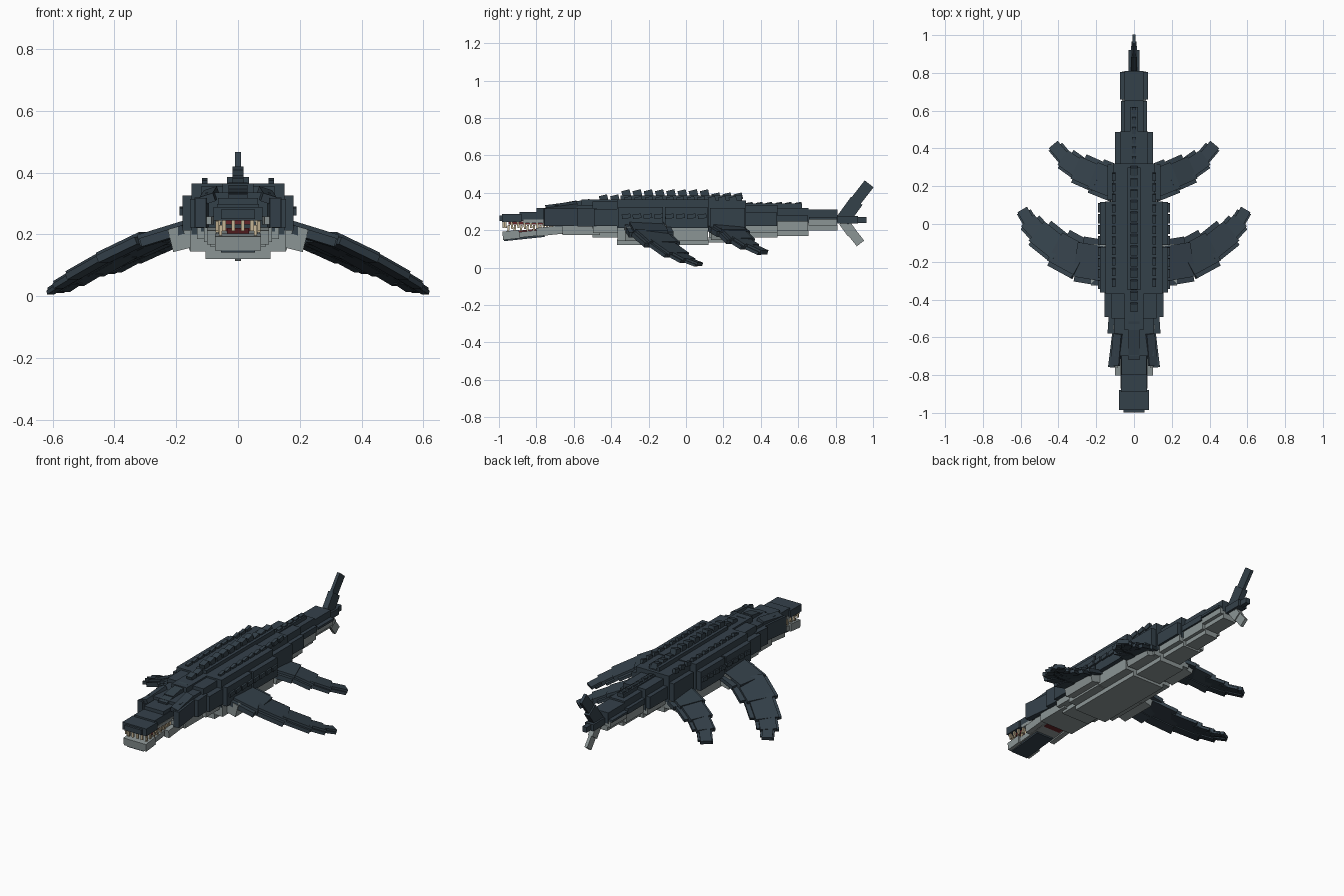
import bpy
from mathutils import Vector, Matrix, Euler
from math import radians

if "Cube" in bpy.data.objects:
    bpy.data.objects.remove(bpy.data.objects["Cube"])


def colour(name, rgb):
    m = bpy.data.materials.new(name)
    m.diffuse_color = (*rgb, 1)
    m.use_nodes = True
    m.node_tree.nodes["Principled BSDF"].inputs["Base Color"].default_value = m.diffuse_color
    return m


SLATE = colour("slate hide", (0.034, 0.052, 0.068))
GREY = colour("pale belly", (0.26, 0.30, 0.30))
CREAM = colour("tooth cream", (0.56, 0.46, 0.30))
RED = colour("mouth red", (0.13, 0.018, 0.022))
BLACK = colour("eye black", (0.006, 0.006, 0.007))

CORNERS = [(x, y, z) for x in (-.5, .5) for y in (-.5, .5) for z in (-.5, .5)]
FACES = [(0, 1, 3, 2), (4, 6, 7, 5), (0, 4, 5, 1), (2, 3, 7, 6), (0, 2, 6, 4), (1, 5, 7, 3)]


def box(name, mat, centre, size, matrix=None):
    """A box, turned about its centre by an optional 3x3 matrix."""
    r = matrix or Matrix.Identity(3)
    pts = [r @ Vector([c * s for c, s in zip(p, size)]) + Vector(centre) for p in CORNERS]
    me = bpy.data.meshes.new(name)
    me.from_pydata(pts, [], FACES)
    me.materials.append(mat)
    ob = bpy.data.objects.new(name, me)
    bpy.context.collection.objects.link(ob)
    return ob


def block(name, mat, hw, y0, y1, z0, z1):
    """A box centred on x = 0, given by half width and its y and z ranges."""
    return box(name, mat, (0, (y0 + y1) / 2, (z0 + z1) / 2), (2 * hw, y1 - y0, z1 - z0))


def turn(x=0, y=0, z=0):
    return Euler((radians(x), radians(y), radians(z))).to_matrix()


# Trunk and tail: name, y range, belly z, split z, back z, back half width, flank half width
TRUNK = [
    ("neck", -0.50, -0.35, 0.16, 0.21, 0.355, 0.12, 0.155),
    ("chest", -0.37, -0.12, 0.12, 0.20, 0.365, 0.15, 0.18),
    ("midriff", -0.12, 0.12, 0.12, 0.20, 0.365, 0.15, 0.18),
    ("hips", 0.12, 0.32, 0.135, 0.20, 0.36, 0.11, 0.14),
    ("tail_root", 0.31, 0.49, 0.16, 0.21, 0.335, 0.075, 0.10),
    ("tail_middle", 0.48, 0.655, 0.17, 0.235, 0.32, 0.05, 0.07),
    ("tail_end", 0.65, 0.81, 0.20, 0.245, 0.31, 0.05, 0.075),
]
for name, y0, y1, zb, zs, zt, hw, fw in TRUNK:
    block(name + "_back", SLATE, hw, y0, y1, zs, zt)
    block(name + "_flank", SLATE, fw, y0 + .008, y1 - .004, zs + .012, zt - .04)
    block(name + "_belly", GREY, fw * .86, y0 + .004, y1 - .002, zb + .025, zs + .013)
    block(name + "_keel", GREY, fw * .58, y0, y1, zb, zb + .03)
block("back_crest", SLATE, 0.035, -0.35, 0.30, 0.35, 0.385)
block("neck_crest", SLATE, 0.05, -0.56, -0.35, 0.33, 0.365)
block("tail_crest", SLATE, 0.02, 0.30, 0.62, 0.30, 0.342)

# Saw-tooth scutes along the spine, shoulders and flanks
for i in range(13):
    y = -0.44 + i * .06
    top = 0.385 if i < 2 else (0.412 if i < 10 else 0.395)
    box("spine_scute", SLATE, (0, y, top - .015), (.036, .045, .035), turn(x=14))
for i in range(6):
    box("tail_scute", SLATE, (0, .34 + i * .052, .341), (.022, .035, .016), turn(x=10))
for s in (-1, 1):
    for i in range(11):
        box("shoulder_scute", SLATE, (s * .108, -.31 + i * .056, .366), (.018, .04, .026), turn(x=12))
    for i in range(8):
        box("flank_scute", SLATE, (s * .182, -.32 + i * .058, .275), (.016, .046, .024), turn(x=6))

# Head
block("skull", SLATE, 0.105, -0.70, -0.48, 0.22, 0.335)
block("brow", SLATE, 0.065, -0.80, -0.60, 0.26, 0.318)
block("throat", GREY, 0.11, -0.66, -0.46, 0.175, 0.235)
block("upper_jaw", SLATE, 0.068, -0.89, -0.68, 0.25, 0.298)
block("snout", SLATE, 0.08, -0.985, -0.88, 0.245, 0.288)
block("snout_tip", SLATE, 0.055, -0.998, -0.975, 0.25, 0.28)
block("upper_lip", GREY, 0.071, -0.87, -0.66, 0.24, 0.258)
block("palate", RED, 0.05, -0.95, -0.62, 0.232, 0.246)
block("gullet", RED, 0.055, -0.70, -0.655, 0.18, 0.25)
for y, z in ((-.68, .322), (-.62, .338), (-.55, .346)):
    box("head_scute", SLATE, (0, y, z), (.06, .075, .03), turn(x=10))
for s in (-1, 1):
    box("cheek", SLATE, (s * .108, -.66, .27), (.035, .20, .095), turn(z=s * 7))
    box("jaw_muscle", SLATE, (s * .122, -.53, .27), (.03, .10, .10), turn(z=s * 4))
    box("brow_ridge", SLATE, (s * .092, -.665, .325), (.045, .17, .028), turn(x=8, y=s * 18, z=s * 7))
    box("cheek_patch", GREY, (s * .098, -.715, .245), (.035, .085, .025), turn(z=s * 7))
    box("eye", BLACK, (s * .118, -.71, .293), (.02, .025, .016), turn(z=s * 7))

# Lower jaw, sloping down to the tip
tilt = turn(x=6)
box("lower_jaw", GREY, (0, -.80, .185), (.13, .36, .03), tilt)
box("chin", GREY, (0, -.935, .175), (.15, .09, .045), tilt)
box("jaw_underside", SLATE, (0, -.865, .159), (.11, .22, .012), tilt)
box("tongue", RED, (0, -.79, .203), (.07, .28, .012), tilt)
for s in (-1, 1):
    box("jaw_side", GREY, (s * .085, -.70, .20), (.03, .20, .045), tilt)

# Teeth in both jaws
for s in (-1, 1):
    for i in range(9):
        y = -.965 + i * .034
        box("upper_tooth", CREAM, (s * (.068 if i < 3 else .062), y, .228),
            (.010, .012, .042 if i % 2 else .032), turn(x=8))
        box("lower_tooth", CREAM, (s * .057, y + .016, .212), (.009, .011, .034), turn(x=-6))
for i in range(4):
    box("front_tooth", CREAM, (-.045 + i * .03, -.975, .228), (.012, .010, .034))


# Flippers: plates strung along a path of (x, y, z, width)
def flipper(name, path, s):
    for i, (a, b) in enumerate(zip(path, path[1:])):
        p, q = (Vector((s * v[0], v[1], v[2])) for v in (a, b))
        d = (q - p).normalized()
        n = Vector((0, 0, 1))
        n = (n - d * n.dot(d)).normalized()
        w = n.cross(d) * s      # points to the trailing edge
        m = Matrix((d, w, n)).transposed()
        if m.determinant() < 0:
            m = Matrix((d, -w, n)).transposed()
        mid, length, width = (p + q) / 2, (q - p).length + .035, (a[3] + b[3]) / 2
        thick = .038 - i * .005
        box(name + "_plate", SLATE, mid, (length, width * .8, thick), m)
        box(name + "_trailing_plate", SLATE, mid + w * width * .3 - n * .007 - d * .012,
            (length * .85, width * .5, thick * .6), m)
        box(name + "_leading_plate", SLATE, mid - w * width * .33 - n * .009,
            (length * .9, width * .36, thick * .75), m)


FRONT = [(.17, -.21, .222, .23), (.29, -.19, .185, .23), (.40, -.13, .132, .19),
         (.50, -.05, .075, .14), (.55, .005, .045, .09), (.582, .06, .024, .055)]
REAR = [(.10, .21, .215, .19), (.20, .25, .19, .18), (.29, .29, .15, .14),
        (.36, .34, .118, .10), (.415, .405, .088, .055)]
for s in (-1, 1):
    flipper("front_flipper", FRONT, s)
    flipper("rear_flipper", REAR, s)
    box("front_flipper_root", GREY, (s * .175, -.215, .19), (.09, .22, .075), turn(y=s * 14))
    box("rear_flipper_root", GREY, (s * .13, .22, .185), (.07, .17, .06), turn(y=s * 14))

# Tail fluke, rising blade and pale lower lobe
block("tail_stem", SLATE, 0.028, 0.80, 0.92, 0.235, 0.275)
block("tail_tip", SLATE, 0.014, 0.90, 0.965, 0.24, 0.272)
box("fluke_base", SLATE, (0, .875, .305), (.034, .075, .13), turn(x=-36))
box("fluke_blade", SLATE, (0, .93, .385), (.018, .06, .16), turn(x=-38))
box("lower_lobe_base", GREY, (0, .865, .215), (.03, .055, .08), turn(x=36))
box("lower_lobe", GREY, (0, .905, .165), (.018, .05, .09), turn(x=38))
